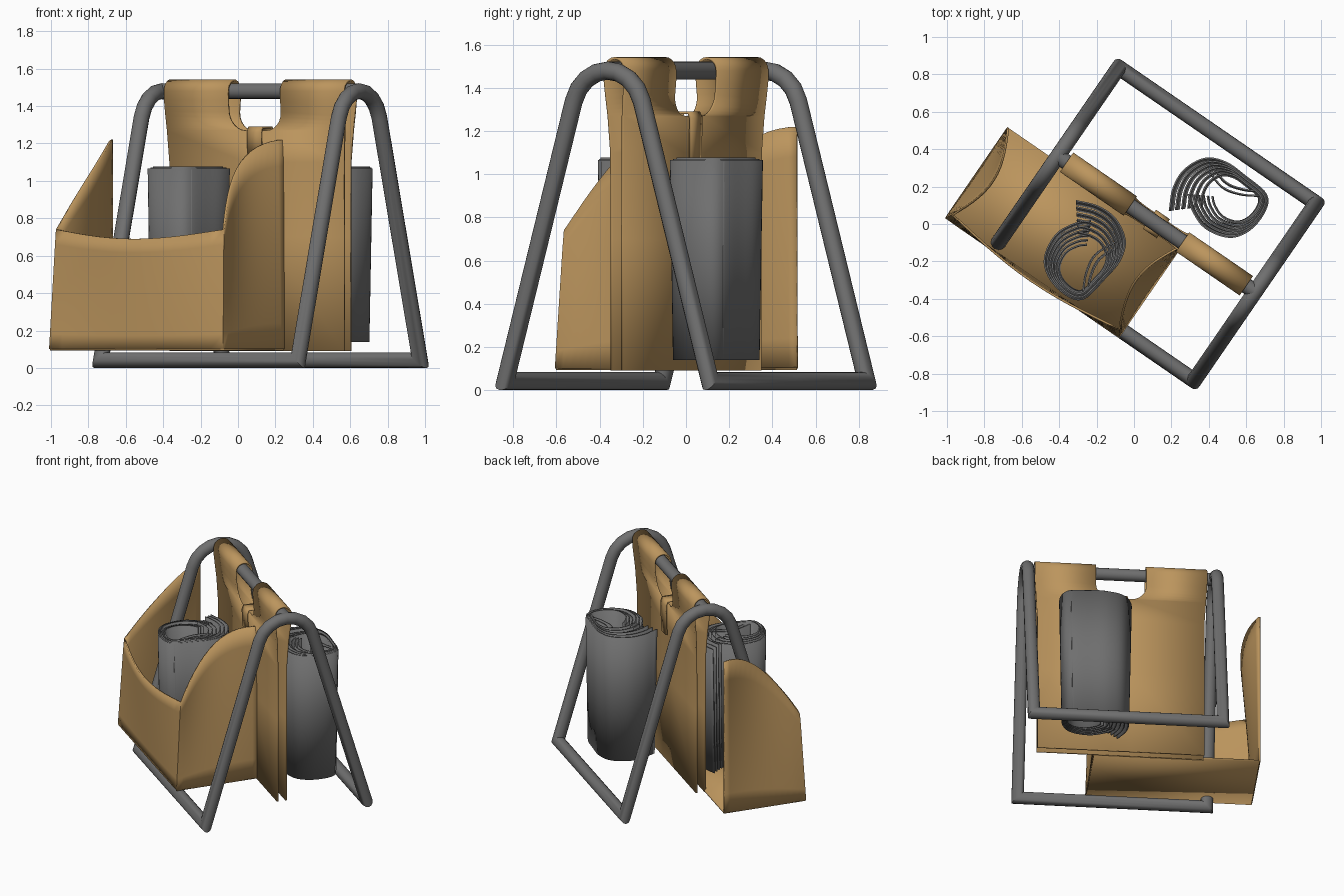
import bpy, bmesh, math
from mathutils import Vector

if "Cube" in bpy.data.objects:
    bpy.data.objects.remove(bpy.data.objects["Cube"])

TURN = math.radians(-34.5)


def material(name, rgb):
    m = bpy.data.materials.new(name)
    m.use_nodes = True
    m.diffuse_color = (*rgb, 1)
    m.node_tree.nodes["Principled BSDF"].inputs["Base Color"].default_value = (*rgb, 1)
    return m


tan = material("tan leather", (0.50, 0.30, 0.11))
grey = material("dark grey", (0.16, 0.16, 0.16))


def finish(name, bm, mat, thick=0, loc=(0.12, 0, 0), turn=TURN):
    """Turn a bmesh into a placed, smooth-shaded object."""
    bmesh.ops.remove_doubles(bm, verts=bm.verts, dist=0.0005)
    bmesh.ops.recalc_face_normals(bm, faces=bm.faces)
    mesh = bpy.data.meshes.new(name)
    bm.to_mesh(mesh)
    bm.free()
    mesh.materials.append(mat)
    ob = bpy.data.objects.new(name, mesh)
    bpy.context.collection.objects.link(ob)
    ob.location = loc
    ob.rotation_euler.z = turn
    bpy.ops.object.select_all(action='DESELECT')
    ob.select_set(True)
    bpy.context.view_layer.objects.active = ob
    bpy.ops.object.shade_smooth_by_angle(angle=math.radians(35))
    if thick:
        mod = ob.modifiers.new("thickness", 'SOLIDIFY')
        mod.thickness = thick
        mod.offset = 0
    return ob


def add_grid(bm, rows, keep=lambda i, j: True):
    """Add quads between equally long rows of points."""
    vs = [[bm.verts.new(p) for p in row] for row in rows]
    for i in range(len(vs) - 1):
        for j in range(len(vs[0]) - 1):
            if keep(i, j):
                bm.faces.new((vs[i][j], vs[i][j + 1], vs[i + 1][j + 1], vs[i + 1][j]))


def tube(name, path, radius, mat, sides=14):
    """Sweep a circle along a path with mitred corners."""
    pts = [Vector(p) for p in path]
    n = len(pts)
    d = [(pts[i + 1] - pts[i]).normalized() for i in range(n - 1)]
    a = d[0].orthogonal().normalized()
    b = d[0].cross(a)
    ring = [pts[0] + radius * (a * math.cos(t) + b * math.sin(t))
            for t in (2 * math.pi * k / sides for k in range(sides))]
    rings = [ring]
    for i in range(1, n):
        normal = d[i - 1] + d[min(i, n - 2)]
        ring = [p + d[i - 1] * ((pts[i] - p).dot(normal) / d[i - 1].dot(normal)) for p in ring]
        rings.append(ring)
    bm = bmesh.new()
    add_grid(bm, [r + r[:1] for r in rings])
    bmesh.ops.holes_fill(bm, edges=bm.edges, sides=sides)
    return finish(name, bm, mat)


# Tubular stand: two arches joined by two floor rails
R, HALF_U, HALF_V, TOP = 0.042, 0.64, 0.575, 1.48


def arch(u, sign):
    pts = [(u, sign * HALF_V, R)]
    for k in range(9):
        t = math.radians(17 + 146 * k / 8)
        pts.append((u, sign * 0.2 * math.cos(t), TOP - 0.2 + 0.2 * math.sin(t)))
    return pts + [(u, -sign * HALF_V, R)]


tube("stand_frame", [(0, HALF_V, R)] + arch(HALF_U, 1) + arch(-HALF_U, -1) + [(0, HALF_V, R)], R, grey)
tube("top_bar", [(-HALF_U, 0, TOP), (HALF_U, 0, TOP)], R, grey)

# Leather sling: two hanging sheets joined by loops over the bar, with a hand hole
HOLE_Z, HOLE_R, HOLE_W = 1.27, 0.1, 0.17


def sling_row(v, z):
    edge = 0.565 + 0.018 * max(0, min(1, (z - 1.1) / 0.3))
    dip = max(0, min(HOLE_R, HOLE_Z + HOLE_R - z))
    hole = HOLE_W - HOLE_R + math.sqrt(HOLE_R ** 2 - dip ** 2)
    return [(u, v, z) for u in (-edge, -hole, hole, edge)]


side = [(0.03, 0.09), (0.03, 0.7), (0.032, 1.1)]
for k in range(7):
    z = HOLE_Z + HOLE_R * (1 - math.cos(math.pi / 2 * k / 6))
    side.append((0.04 + 0.1 * (z - HOLE_Z), z))
side.append((0.056, 1.43))
low = 3
over = [(0.057 * math.cos(math.pi * k / 10), TOP + 0.057 * math.sin(math.pi * k / 10)) for k in range(11)]
section = side + over + [(-v, z) for v, z in reversed(side)]
last = len(section) - 1
bm = bmesh.new()
add_grid(bm, [sling_row(v, z) for v, z in section],
         lambda i, j: j != 1 or i < low or i >= last - low)
finish("leather_sling", bm, tan, 0.012)

# Closing tab folded over the lower edge of the hand hole
bm = bmesh.new()
tab = [(-0.052, 1.14), (-0.056, 1.26), (-0.045, 1.285), (0.045, 1.285), (0.056, 1.26), (0.052, 1.04)]
add_grid(bm, [[(u, v, z) for u in (-0.045, 0.045)] for v, z in tab])
finish("closing_tab", bm, tan, 0.012)

# Leather bin: open at the back, with sagging sides and a scooped front
LEFT, RIGHT, BACK, FRONT, FLOOR = -0.945, 0.175, -0.025, -0.61, 0.1
N = 14


def side_point(u0, inward, a, h):
    v = BACK + (FRONT - BACK) * a + 0.035 * h * a
    u = u0 + inward * h * (0.02 * a + 0.085 * math.sin(math.pi * a))
    return (u, v, FLOOR + h * (0.64 + 0.48 * (1 - a * a)))


def front_point(b, h):
    sag = math.sin(math.pi * b)
    u = LEFT + 0.02 * h + (RIGHT - LEFT - 0.04 * h) * b
    return (u, FRONT + 0.035 * h - 0.055 * h * sag, FLOOR + h * (0.64 - 0.05 * sag))


rows = []
for k in range(9):
    h = k / 8
    rows.append([side_point(LEFT, 1, j / N, h) for j in range(N)]
                + [front_point(j / N, h) for j in range(N)]
                + [side_point(RIGHT, -1, 1 - j / N, h) for j in range(N + 1)])
bm = bmesh.new()
add_grid(bm, rows)
finish("bin_walls", bm, tan, 0.012)
bm = bmesh.new()
add_grid(bm, [[(u, v, FLOOR) for u in (LEFT, RIGHT)] for v in (FRONT, BACK)])
finish("bin_floor", bm, tan, 0.014)


# Rolled papers: nested open sheets with folded inner leaves
def spline(points, steps=5):
    p = [Vector(q) for q in points]
    p = [2 * p[0] - p[1]] + p + [2 * p[-1] - p[-2]]
    out = []
    for i in range(1, len(p) - 2):
        for s in range(steps):
            t = s / steps
            out.append(0.5 * (2 * p[i] + (p[i + 1] - p[i - 1]) * t
                              + (2 * p[i - 1] - 5 * p[i] + 4 * p[i + 1] - p[i + 2]) * t ** 2
                              + (3 * p[i] - p[i - 1] - 3 * p[i + 1] + p[i + 2]) * t ** 3))
    return out + [p[-2]]


outer = spline([(-0.28, -0.06), (-0.26, 0.06), (-0.2, 0.16), (-0.09, 0.22), (0.02, 0.2), (0.12, 0.13),
                (0.235, 0.03), (0.23, -0.06), (0.15, -0.16), (0.04, -0.2), (-0.09, -0.15),
                (-0.16, -0.05), (-0.18, 0.03)])
fold = spline([(-0.08, 0.17), (0, 0.07), (0.1, 0.03), (0.21, 0.02)])


def paper_roll(name, loc, turn):
    bm = bmesh.new()
    sheets = [([q * (1 - 0.075 * k) + Vector((0.012 * k, 0)) for q in outer], 1.065 + 0.006 * (k % 3))
              for k in range(6)]
    sheets += [([q + Vector((0.02, 0.025)) * k for q in fold], 1.06) for k in range(2)]
    for line, top in sheets:
        rows = []
        for t in (0, 0.5, 1):
            z = 0.14 + (top - 0.14) * t
            rows.append([(q.x * (0.93 + 0.07 * t), q.y * (0.93 + 0.07 * t), z) for q in line])
        add_grid(bm, rows)
    finish(name, bm, grey, 0.009, loc, turn)


paper_roll("back_paper_roll", (0.47, 0.13, 0), 0)
paper_roll("front_paper_roll", (-0.275, -0.16, 0), math.radians(-95))
